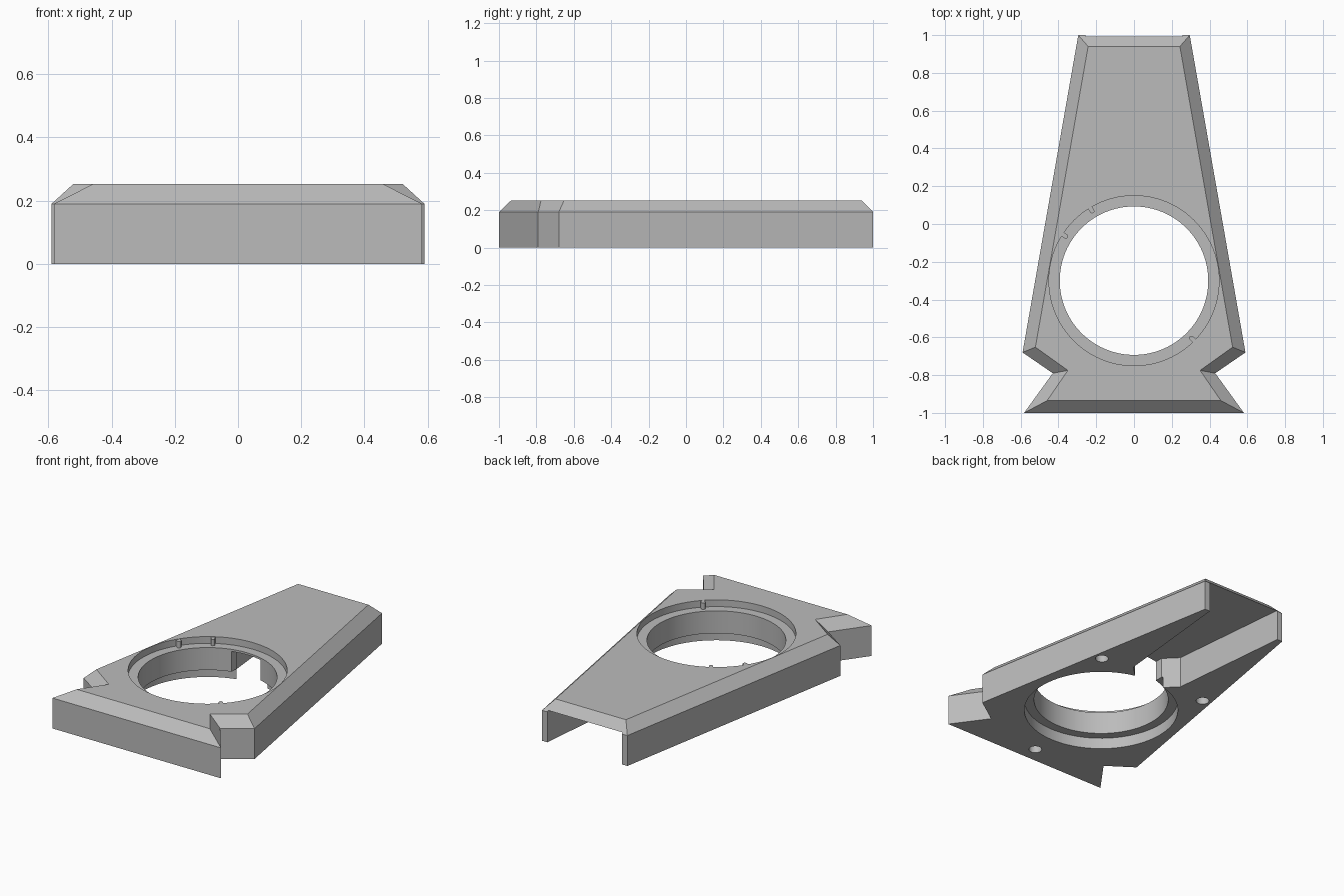
import bpy, bmesh
from math import pi, sin, cos, radians
from mathutils import Vector

cube = bpy.data.objects.get("Cube")
if cube:
    bpy.data.objects.remove(cube, do_unlink=True)

grey = bpy.data.materials.new("plain grey")
grey.use_nodes = True
COLOUR = (0.5, 0.5, 0.5, 1)
grey.diffuse_color = COLOUR
grey.node_tree.nodes["Principled BSDF"].inputs["Base Color"].default_value = COLOUR

HEIGHT, SHOULDER, CEILING, LEDGE = 0.252, 0.19, 0.197, 0.21
RING_Y, BORE, SEAT = -0.3, 0.393, 0.45


def mirrored(right):
    """Close a half outline by mirroring it across x = 0."""
    return right + [(-x, y) for x, y in reversed(right)]


def circle(x, y, r, n=96):
    return [(x + r * cos(2 * pi * i / n), y + r * sin(2 * pi * i / n)) for i in range(n)]


def loft(name, layers):
    """Solid from stacked outlines: a list of (z, outline)."""
    bm = bmesh.new()
    rings = [[bm.verts.new((x, y, z)) for x, y in pts] for z, pts in layers]
    bm.faces.new(rings[0])
    bm.faces.new(rings[-1])
    for a, b in zip(rings, rings[1:]):
        for i in range(len(a)):
            j = (i + 1) % len(a)
            bm.faces.new((a[i], a[j], b[j], b[i]))
    bmesh.ops.recalc_face_normals(bm, faces=bm.faces[:])
    mesh = bpy.data.meshes.new(name)
    bm.to_mesh(mesh)
    bm.free()
    mesh.materials.append(grey)
    ob = bpy.data.objects.new(name, mesh)
    bpy.context.collection.objects.link(ob)
    return ob


def prism(name, pts, z0, z1):
    return loft(name, [(z0, pts), (z1, pts)])


# Tapered body with a sloping shoulder and a notched front
outer = mirrored([(0.295, 1), (0.59, -0.68), (0.43, -0.79), (0.582, -1)])
inner = mirrored([(0.243, 0.94), (0.522, -0.652), (0.35, -0.775), (0.46, -0.935)])
body = loft("tapered_body", [(0, outer), (SHOULDER, outer), (HEIGHT, inner)])

# Cutters: through bore, upper and lower seats, cable channel, screw holes
channel = mirrored([(0.263, 1.05), (0.18, 0.21), (0.1, 0.13), (0.1, 0)])
cutters = [
    prism("bore_cutter", circle(0, RING_Y, BORE), -0.1, 0.4),
    prism("upper_seat_cutter", circle(0, RING_Y, SEAT), LEDGE, 0.4),
    prism("lower_seat_cutter", circle(0, RING_Y, SEAT), -0.1, 0.07),
    prism("channel_cutter", channel, -0.1, CEILING),
]
for x, y in ((-0.385, 0.166), (0.385, 0.166), (0, -0.9)):
    cutters.append(prism("screw_hole_cutter", circle(x, y, 0.038, 32), -0.1, 0.1))

for cutter in cutters:
    cutter.hide_render = True
    mod = body.modifiers.new(cutter.name, "BOOLEAN")
    mod.operation = "DIFFERENCE"
    mod.solver = "EXACT"
    mod.object = cutter

# Bake the cuts and drop the cutters
bpy.context.view_layer.update()
graph = bpy.context.evaluated_depsgraph_get()
baked = bpy.data.meshes.new_from_object(body.evaluated_get(graph))
body.modifiers.clear()
body.data = baked
for cutter in cutters:
    bpy.data.objects.remove(cutter, do_unlink=True)

# Small locating ribs on the wall of the upper seat
ribs = []
for angle in (121, 147, 315):
    a = radians(angle)
    out, side = Vector((cos(a), sin(a))), Vector((-sin(a), cos(a)))
    centre = Vector((0, RING_Y))
    tip = [out * (0.43 + 0.012 * cos(t)) + side * 0.012 * sin(t)
           for t in (pi / 2 + pi * i / 8 for i in range(9))]
    root = [out * 0.452 - side * 0.012, out * 0.452 + side * 0.012]
    ribs.append(prism("locating_rib", [tuple(centre + p) for p in tip + root],
                      LEDGE - 0.005, HEIGHT - 0.002))

# Smooth the round walls and keep the flat faces crisp
for ob in bpy.context.selected_objects:
    ob.select_set(False)
for ob in [body] + ribs:
    ob.select_set(True)
bpy.context.view_layer.objects.active = body
bpy.ops.object.shade_smooth_by_angle(angle=radians(25))
